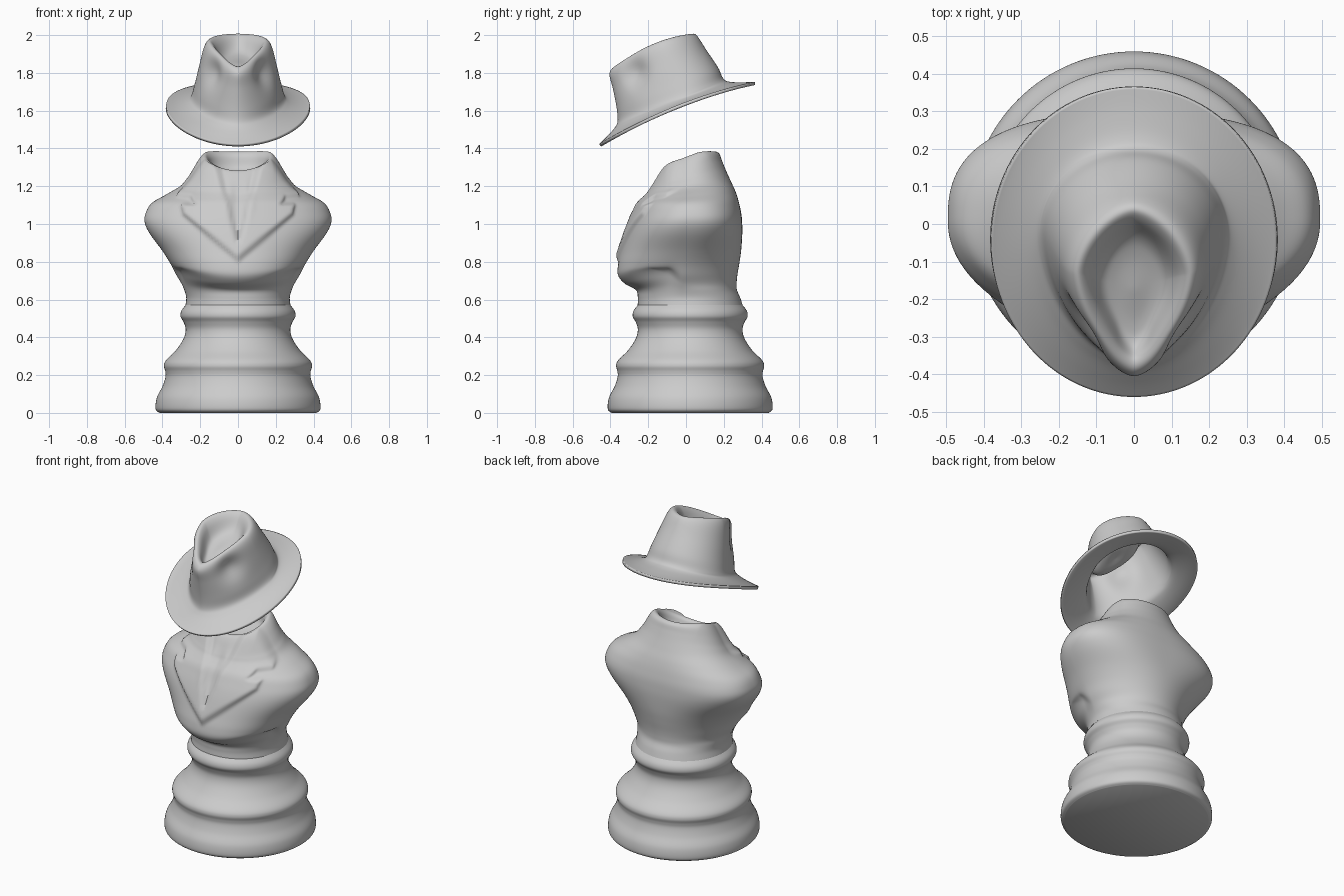
import bpy, bmesh, math
from mathutils import Vector

cube = bpy.data.objects.get("Cube")
if cube:
    bpy.data.objects.remove(cube, do_unlink=True)

stone = bpy.data.materials.new("grey_stone")
stone.use_nodes = True
GREY = (0.6, 0.6, 0.6, 1)
stone.diffuse_color = GREY
stone.node_tree.nodes["Principled BSDF"].inputs["Base Color"].default_value = GREY


def smoothstep(a, b, v):
    t = max(0, min(1, (v - a) / (b - a)))
    return t * t * (3 - 2 * t)


def spline(rows, steps):
    """Smoothly fill in rows between the key rows of a loft."""
    out = []
    last = len(rows) - 1
    for i in range(last):
        keys = [rows[max(0, min(last, i + d))] for d in (-1, 0, 1, 2)]
        for s in range(steps):
            t = s / steps
            row = [b + t / 2 * (c - a + t * (2 * a - 5 * b + 4 * c - d + t * (3 * (b - c) + d - a)))
                   for a, b, c, d in zip(*keys)]
            out.append((i + t, row))
    out.append((last, rows[-1]))
    return out


def power(v, n):
    return math.copysign(abs(v) ** (2 / n), v)


def loft(name, rows, slope, deform=None, segments=128, steps=6, caps=(True, True)):
    """Rows: height, half width, front y, back y, widest point (0 to 1), front and back roundness."""
    bm = bmesh.new()
    rings = []
    for k, (h, hx, yf, yb, mid, front, back) in spline(rows, steps):
        yc = yf + (yb - yf) * mid
        ring = []
        for i in range(segments):
            a = math.tau * i / segments
            c, s = math.cos(a), math.sin(a)
            n = back if s > 0 else front
            y = yc + power(s, n) * (yb - yc if s > 0 else yc - yf)
            co = Vector((hx * power(c, n), y, h + slope(h) * y))
            ring.append(bm.verts.new(deform(co, k) if deform else co))
        rings.append(ring)
    for low, high in zip(rings, rings[1:]):
        for i in range(segments):
            j = (i + 1) % segments
            bm.faces.new((low[i], low[j], high[j], high[i]))
    if caps[0]:
        bm.faces.new(rings[0][::-1])
    if caps[1]:
        bm.faces.new(rings[-1])
    mesh = bpy.data.meshes.new(name)
    bm.to_mesh(mesh)
    bm.free()
    mesh.materials.append(stone)
    obj = bpy.data.objects.new(name, mesh)
    bpy.context.collection.objects.link(obj)
    bpy.ops.object.select_all(action='DESELECT')
    obj.select_set(True)
    bpy.context.view_layer.objects.active = obj
    bpy.ops.object.shade_smooth_by_angle(angle=math.radians(60))
    return obj


# Turned pedestal, its top tucked inside the bust
profile = [(0, .415), (.02, .436), (.08, .43), (.14, .4), (.19, .384), (.22, .385), (.25, .392),
           (.28, .38), (.33, .33), (.39, .29), (.44, .277), (.48, .288), (.51, .304), (.54, .3),
           (.57, .278), (.6, .25)]
loft("pedestal", [(z, r, .022 - r, .022 + r, .5, 2, 2) for z, r in profile], lambda h: 0)

# Bust with coat collar and lapels
LAPEL = [(-.05, .77), (.28, 1.05), (.29, 1.1), (.22, 1.1), (.24, 1.14), (.31, 1.15), (.3, 1.2),
         (.25, 1.28), (.15, 1.33), (.1, 1.28), (0, .9), (-.05, .9)]
EDGES = list(zip(LAPEL, LAPEL[1:] + LAPEL[:1]))


def depth_in_lapel(x, z):
    inside, nearest = False, 1
    for (ax, az), (bx, bz) in EDGES:
        dx, dz = bx - ax, bz - az
        t = max(0, min(1, ((x - ax) * dx + (z - az) * dz) / (dx * dx + dz * dz)))
        nearest = min(nearest, math.hypot(x - ax - t * dx, z - az - t * dz))
        if (az > z) != (bz > z) and x < ax + (z - az) / dz * dx:
            inside = not inside
    return nearest if inside else -nearest


COLLAR, RIM = 13, 16


def coat_relief(co, k):
    x, z = abs(co.x), co.z
    # Collar stands higher at the sides of the neck
    if k > COLLAR:
        co.z += .03 * min(1, (x / .17) ** 2) * smoothstep(COLLAR, RIM, k)
    fade = smoothstep(-.01, -.1, co.y)
    # Lower edge of the chest curves up toward the sides
    co.z += .045 * fade * min(1, (x / .3) ** 2) * math.exp(-((z - .7) / .055) ** 2)
    if fade == 0 or k >= RIM or z < .75:
        return co
    rise = .024 * smoothstep(-.02, .018, depth_in_lapel(x, z))
    # Shirt folds beside the tie
    rise += .012 * math.exp(-((x - .045) / .025) ** 2 - ((z - 1.12) / .08) ** 2)
    return co + Vector((co.x, co.y, .1)).normalized() * rise * fade


torso = [(.57, .278, -.256, .3), (.61, .274, -.255, .287), (.65, .284, -.265, .27),
         (.685, .3, -.325, .268), (.73, .328, -.36, .272), (.79, .358, -.358, .282),
         (.86, .402, -.338, .292), (.95, .468, -.308, .298), (1.01, .494, -.284, .297),
         (1.06, .488, -.26, .292), (1.11, .457, -.235, .28), (1.15, .385, -.212, .262),
         (1.19, .31, -.192, .235), (1.23, .272, -.178, .21), (1.27, .24, -.16, .19),
         (1.307, .207, -.138, .175), (1.325, .178, -.115, .152), (1.31, .155, -.09, .13),
         (1.26, .135, -.07, .115), (1.24, .08, -.03, .07)]
loft("coat_bust",
     [row + (.5, 2.1, 2 + .6 * math.exp(-((row[0] - 1.02) / .13) ** 2)) for row in torso],
     lambda h: .38 * smoothstep(1.08, 1.31, h), deform=coat_relief, segments=200)


# Tilted hat with curled brim, pinched crown and hollow underside
def hat_shape(co, k):
    co.z += .04 * (co.x / .38) ** 2 * max(0, 1 - k / 3)
    # Arched top edge of the crown
    arch = max(0, 1 - ((co.y + .16) / .24) ** 2)
    co.z += .045 * arch * smoothstep(4, 7, k) * (1 - smoothstep(7, 9.5, k))
    if k > 3:
        side = math.copysign(1, co.x)
        pinch = Vector((.15 * side, -.28, 1.8))
        dent = math.exp(-((co - pinch).length / .075) ** 2)
        co += Vector((-.028 * side, .02, 0)) * dent * smoothstep(0, .06, abs(co.x))
    return co


crown = [(1.607, .38, -.46, .365, .5, 2, 2), (1.63, .32, -.42, .3, .5, 2, 2),
         (1.66, .265, -.378, .232, .53, 1.9, 2), (1.69, .245, -.362, .198, .6, 1.8, 2),
         (1.76, .228, -.367, .17, .6, 1.8, 2), (1.87, .203, -.387, .112, .6, 1.7, 1.95),
         (1.95, .18, -.405, .07, .6, 1.6, 1.8), (1.977, .153, -.392, .043, .6, 1.55, 1.65),
         (1.968, .122, -.36, .012, .6, 1.5, 1.6), (1.93, .09, -.32, -.03, .6, 1.6, 1.7),
         (1.916, .05, -.26, -.09, .6, 1.8, 1.9), (1.918, .006, -.18, -.168, .5, 2, 2)]
hat = loft("hat", crown, lambda h: .4, deform=hat_shape, caps=(False, True))
shell = hat.modifiers.new("felt_thickness", 'SOLIDIFY')
shell.thickness = .017
shell.offset = -1
